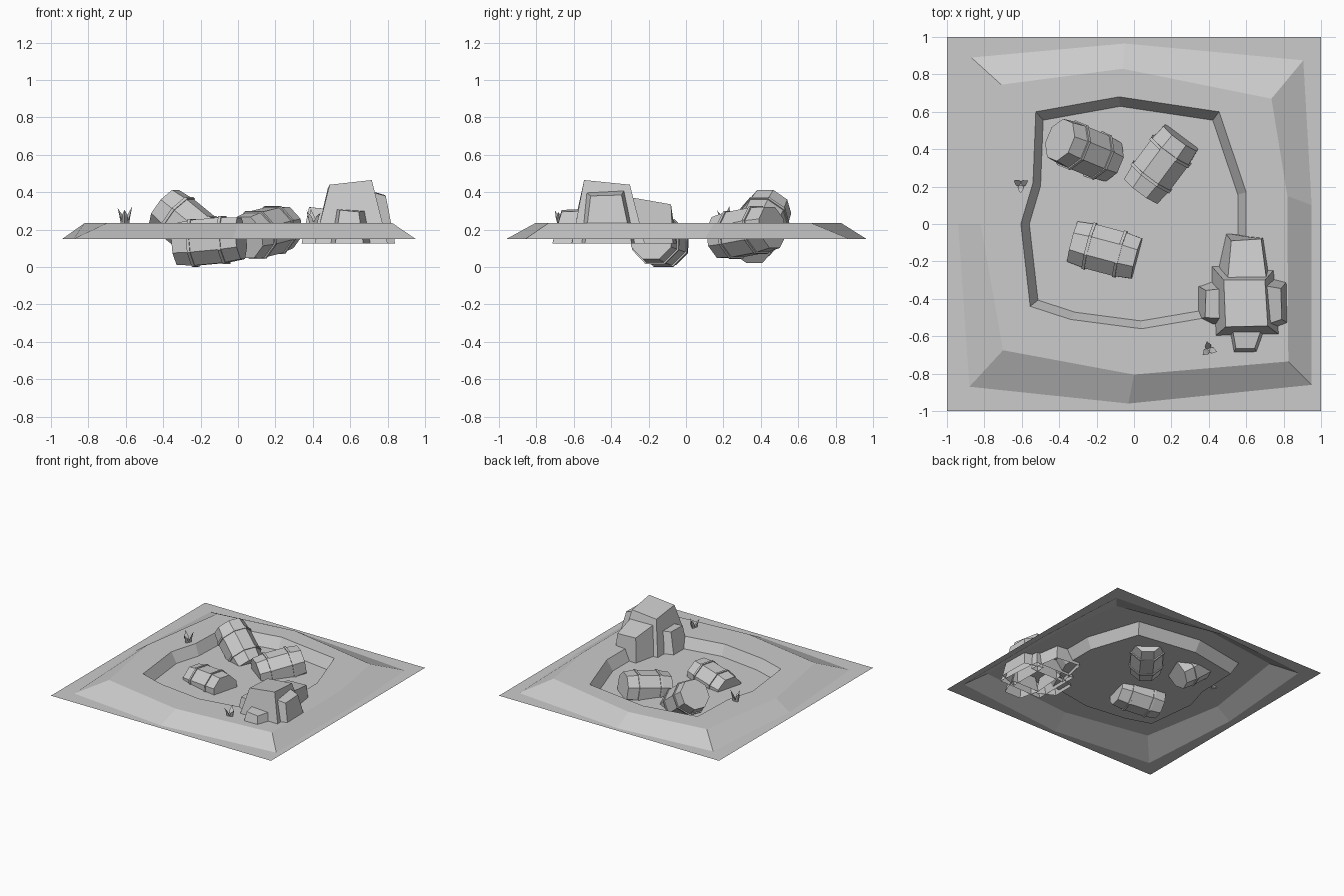
import bpy, bmesh, math
from mathutils import Vector

if "Cube" in bpy.data.objects:
    bpy.data.objects.remove(bpy.data.objects["Cube"])

HIGH, LOW = 0.235, 0.15   # plateau level, border / pit floor level


def finish(name, bm, up=False):
    bmesh.ops.recalc_face_normals(bm, faces=bm.faces[:])
    if up and sum(f.normal.z * f.calc_area() for f in bm.faces) < 0:
        bmesh.ops.reverse_faces(bm, faces=bm.faces[:])
    me = bpy.data.meshes.new(name)
    bm.to_mesh(me)
    bm.free()
    ob = bpy.data.objects.new(name, me)
    bpy.context.collection.objects.link(ob)
    return ob


def ring(bm, pts):
    return [bm.verts.new(p) for p in pts]


def bridge(bm, a, b):
    n = len(a)
    for i in range(n):
        j = (i + 1) % n
        bm.faces.new((a[i], a[j], b[j], b[i]))


def loop_edges(bm, r):
    out = []
    for i in range(len(r)):
        a, b = r[i], r[(i + 1) % len(r)]
        out.append(bm.edges.get((a, b)) or bm.edges.new((a, b)))
    return out


# Ground: flat border, raised plateau, sunken pit
foot = [(-.87, .89), (-.05, .965), (.905, .875), (.95, .1),
        (.95, -.86), (-.03, -.96), (-.88, -.87), (-.94, 0)]
crest = [(-.71, .745), (-.06, .83), (.735, .67), (.82, .15),
         (.825, -.735), (0, -.805), (-.70, -.675), (-.82, 0)]
rim = [(-.525, .60), (-.08, .68), (.455, .60), (.6, .17), (.6, -.15), (.45, -.49),
       (.04, -.56), (-.34, -.51), (-.555, -.44), (-.605, 0), (-.54, .22)]
bm = bmesh.new()
edge_v = ring(bm, [(x, y, LOW) for x, y in ((-1, 1), (1, 1), (1, -1), (-1, -1))])
foot_v = ring(bm, [(x, y, LOW) for x, y in foot])
crest_v = ring(bm, [(x, y, HIGH) for x, y in crest])
rim_v = ring(bm, [(x, y, HIGH) for x, y in rim])
floor_v = ring(bm, [(x * .925, y * .925, LOW) for x, y in rim])
bridge(bm, foot_v, crest_v)
bridge(bm, rim_v, floor_v)
bm.faces.new(floor_v)
for a, b in ((edge_v, foot_v), (crest_v, rim_v)):
    bmesh.ops.triangle_fill(bm, use_beauty=True, use_dissolve=False, normal=(0, 0, 1),
                            edges=loop_edges(bm, a) + loop_edges(bm, b))
finish("ground", bm, up=True)


# Barrels: eight-sided lathe with two thin hoops
def lathe(name, profile, center, axis, caps, sides=8):
    bm = bmesh.new()
    rings = []
    for h, r in profile:
        rings.append(ring(bm, [(r * math.cos((i + .5) * math.tau / sides),
                                r * math.sin((i + .5) * math.tau / sides), h)
                               for i in range(sides)]))
    for a, b in zip(rings, rings[1:]):
        bridge(bm, a, b)
    if caps:
        bm.faces.new(rings[0])
        bm.faces.new(rings[-1])
    ob = finish(name, bm)
    ob.location = center
    ob.rotation_euler = Vector(axis).to_track_quat('Z', 'Y').to_euler()


barrels = [((-.155, -.14, .137), (.965, -.255, .09)),
           ((.145, .32, .185), (.59, .79, .15)),
           ((-.265, .395, .217), (.735, -.305, -.60))]
for n, (center, axis) in enumerate(barrels, 1):
    lathe(f"barrel_{n}", [(-.178, .12), (-.08, .132), (.08, .132), (.178, .12)],
          center, axis, True)
    for side, s in (("lower", -1), ("upper", 1)):
        h = .085 * s
        lathe(f"barrel_{n}_{side}_hoop",
              [(h - .008, .128), (h - .008, .139), (h + .008, .139), (h + .008, .128)],
              center, axis, False)


# Rock cluster: tapered blocks, open underneath
def block(name, base, top, heights, z0=.125):
    bm = bmesh.new()
    b = ring(bm, [(x, y, z0) for x, y in base])
    t = ring(bm, [(x, y, z) for (x, y), z in zip(top, heights)])
    bridge(bm, b, t)
    bm.faces.new(t)
    finish(name, bm)


block("rock_main", [(.41, -.22), (.77, -.22), (.80, -.61), (.41, -.62)],
      [(.48, -.30), (.70, -.30), (.715, -.545), (.49, -.55)], [.42, .44, .465, .44])
block("rock_back", [(.49, -.05), (.70, -.07), (.74, -.32), (.43, -.32)],
      [(.52, -.09), (.68, -.08), (.71, -.31), (.50, -.31)], [.335, .335, .375, .375])
block("rock_right", [(.68, -.25), (.835, -.29), (.84, -.54), (.68, -.60)],
      [(.70, -.33), (.785, -.345), (.79, -.51), (.70, -.54)], [.41, .385, .38, .405])
block("rock_left", [(.34, -.33), (.50, -.27), (.48, -.58), (.34, -.51)],
      [(.385, -.355), (.48, -.345), (.48, -.505), (.38, -.50)], [.32, .31, .31, .32])
block("rock_front", [(.48, -.55), (.73, -.55), (.67, -.715), (.52, -.715)],
      [(.525, -.55), (.685, -.55), (.645, -.665), (.545, -.665)], [.31, .30, .295, .305])


# Grass tufts: three leaning blades each
def tuft(name, x, y, turn, height):
    bm = bmesh.new()
    for k in range(3):
        a = turn + k * math.tau / 3
        d = Vector((math.cos(a), math.sin(a), 0))
        s = Vector((-d.y, d.x, 0))
        o = Vector((x, y, HIGH - .01))
        base = ring(bm, [o - s * .012, o + d * .025, o + s * .012])
        mid = Vector((0, 0, height * .5)) + d * .022
        m = ring(bm, [o + mid - s * .016, o + mid + d * .012, o + mid + s * .016])
        tip = bm.verts.new(o + d * .045 + Vector((0, 0, height * (1 - .1 * k))))
        bridge(bm, base, m)
        for i in range(3):
            bm.faces.new((m[i], m[(i + 1) % 3], tip))
    finish(name, bm)


tuft("grass_left", -.605, .21, .5, .10)
tuft("grass_front", .40, -.67, 1.8, .085)
